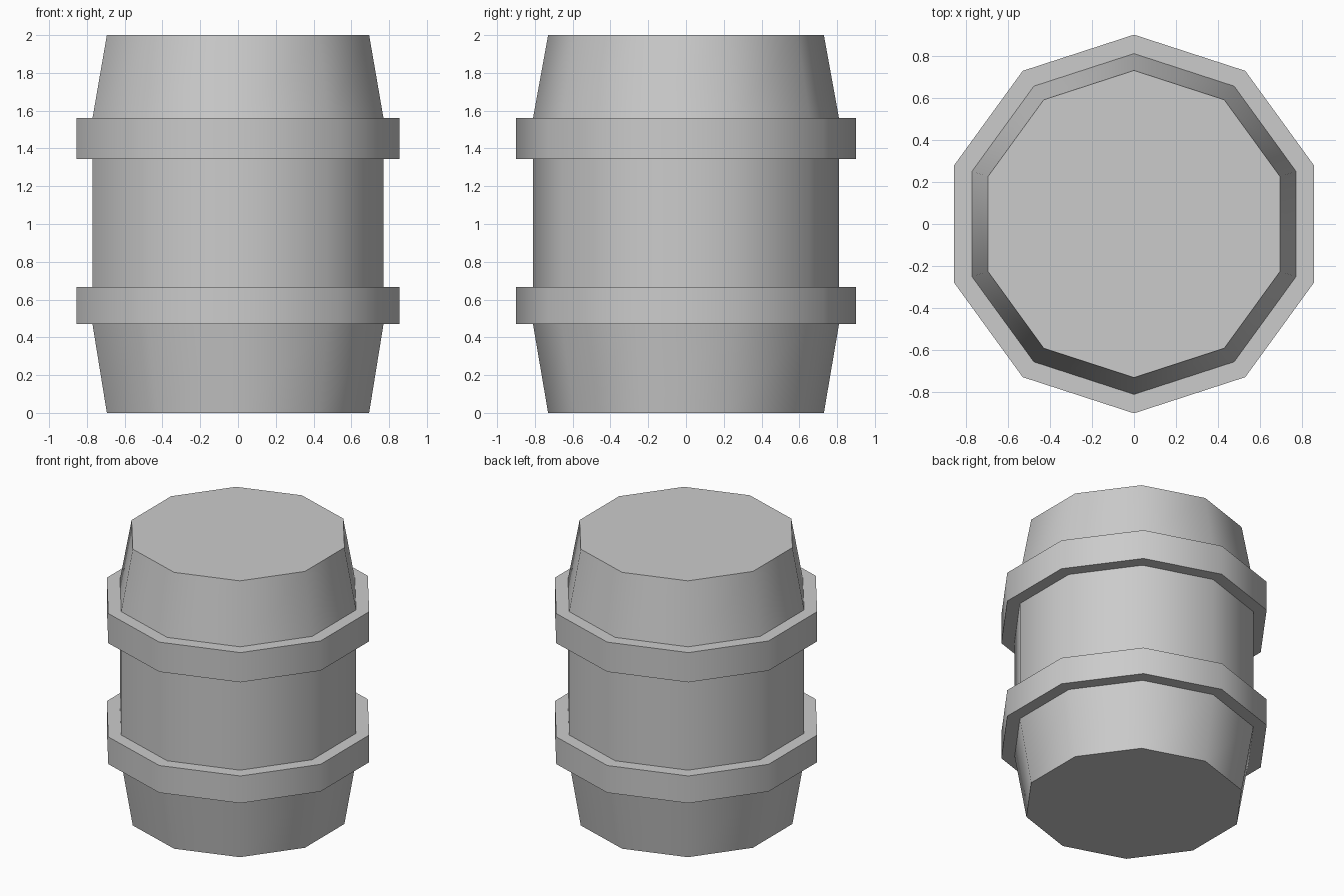
import bpy, bmesh
from math import sin, cos, pi

if "Cube" in bpy.data.objects:
    bpy.data.objects.remove(bpy.data.objects["Cube"])

SIDES = 10


def lathe(name, profile, closed):
    """Spin (radius, z) points, listed bottom to top on the outside, into a ten-sided solid."""
    bm = bmesh.new()
    rings = []
    for r, z in profile:
        angles = [pi / 2 + 2 * pi * i / SIDES for i in range(SIDES)]
        rings.append([bm.verts.new((r * cos(a), r * sin(a), z)) for a in angles])
    pairs = list(zip(rings, rings[1:]))
    if closed:
        pairs.append((rings[-1], rings[0]))
    for low, high in pairs:
        for i in range(SIDES):
            j = (i + 1) % SIDES
            bm.faces.new((low[i], low[j], high[j], high[i])).smooth = True
        for ring in (low, high):
            for i in range(SIDES):
                bm.edges.get((ring[i], ring[(i + 1) % SIDES])).smooth = False
    if not closed:
        bm.faces.new(rings[0][::-1])
        bm.faces.new(rings[-1])
    bmesh.ops.recalc_face_normals(bm, faces=bm.faces)
    mesh = bpy.data.meshes.new(name)
    bm.to_mesh(mesh)
    bm.free()
    obj = bpy.data.objects.new(name, mesh)
    bpy.context.collection.objects.link(obj)
    return obj


# Barrel body with tapered ends
lathe("barrel_body", [(0.73, 0), (0.81, 0.47), (0.81, 1.56), (0.73, 2)], False)

# Two raised hoops, slightly sunk into the body
for name, z0, z1 in (("lower_hoop", 0.47, 0.667), ("upper_hoop", 1.345, 1.56)):
    lathe(name, [(0.80, z0), (0.90, z0), (0.90, z1), (0.80, z1)], True)
